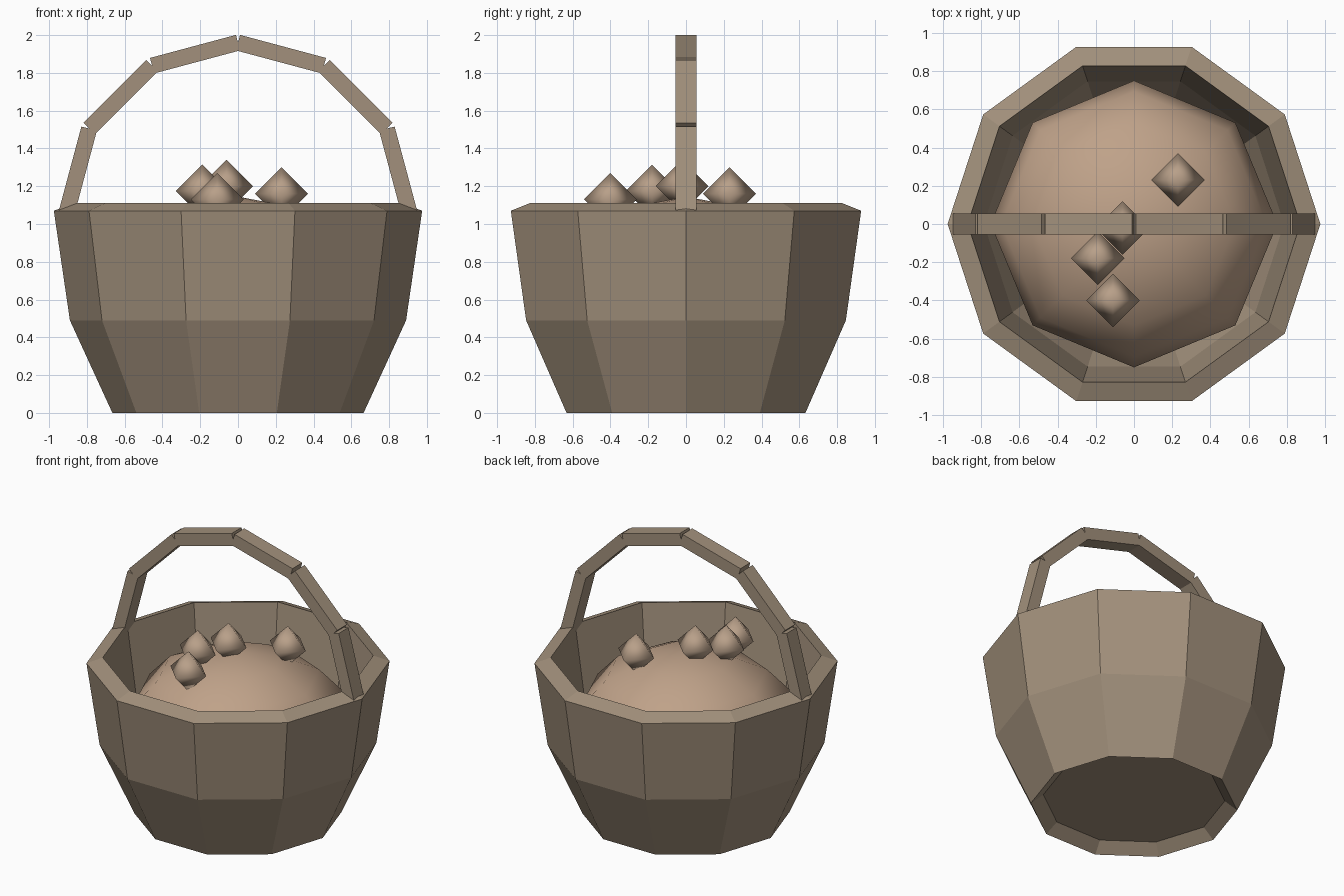
import bpy, bmesh
from math import sin, cos, pi, radians
from mathutils import Matrix, Vector

if "Cube" in bpy.data.objects:
    bpy.data.objects.remove(bpy.data.objects["Cube"])


def material(name, rgb):
    m = bpy.data.materials.new(name)
    m.diffuse_color = (*rgb, 1)
    m.use_nodes = True
    m.node_tree.nodes["Principled BSDF"].inputs["Base Color"].default_value = m.diffuse_color
    return m


WICKER = material("wicker", (0.36, 0.28, 0.20))
FILLING = material("filling", (0.52, 0.36, 0.25))
FRUIT = material("fruit", (0.48, 0.35, 0.25))


def add_object(name, bm, mat, smooth=False):
    bmesh.ops.recalc_face_normals(bm, faces=bm.faces)
    for f in bm.faces:
        f.smooth = smooth
    me = bpy.data.meshes.new(name)
    bm.to_mesh(me)
    bm.free()
    me.materials.append(mat)
    ob = bpy.data.objects.new(name, me)
    bpy.context.collection.objects.link(ob)
    return ob


def lathe(profile, sides):
    """Spin (radius, z) points around z; radius 0 becomes a pole."""
    bm = bmesh.new()
    rings = []
    for r, z in profile:
        n = 1 if r == 0 else sides
        rings.append([bm.verts.new((r * cos(2 * pi * i / sides),
                                    r * sin(2 * pi * i / sides), z)) for i in range(n)])
    for a, b in zip(rings, rings[1:]):
        for i in range(sides):
            j = (i + 1) % sides
            quad = [a[i % len(a)], a[j % len(a)], b[j % len(b)], b[i % len(b)]]
            bm.faces.new(list(dict.fromkeys(quad)))
    return bm


# Ten-sided basket with thick walls, sloped rims and a recessed floor
basket = lathe([(0, 0.065), (0.585, 0.065), (0.665, 0), (0.89, 0.49), (0.975, 1.07),
                (0.87, 1.11), (0.785, 0.52), (0.60, 0.10), (0, 0.10)], 10)
add_object("basket", basket, WICKER)

# Smooth eight-sided mound filling the basket, with a slightly peaked top
steps = [(0.75 * sin(pi * k / 8), 0.60 + 0.53 * cos(pi * k / 8)) for k in range(1, 8)]
mound = lathe([(0, 1.145)] + steps + [(0, 0.11)], 8)
add_object("mound", mound, FILLING, smooth=True)

# Octahedral fruits sitting on the mound
for i, pos in enumerate([(0.23, 0.23, 1.16), (-0.06, -0.02, 1.20),
                         (-0.19, -0.18, 1.175), (-0.11, -0.40, 1.13)]):
    r = 0.14
    fruit = lathe([(0, r), (r, 0), (0, -r)], 4)
    ob = add_object(f"fruit_{i + 1}", fruit, FRUIT, smooth=True)
    ob.location = pos

# Arched handle: six straight bars laid along a half circle
R, BASE = 0.91, 1.05
handle = bmesh.new()
for i in range(6):
    a = radians(15 + 30 * i)
    mid = Vector((R * cos(pi / 12) * cos(a), 0, BASE + R * cos(pi / 12) * sin(a)))
    size = Matrix.Diagonal((0.085, 0.11, 2 * R * sin(pi / 12), 1))
    bmesh.ops.create_cube(handle, size=1, matrix=Matrix.Translation(mid)
                          @ Matrix.Rotation(-a, 4, 'Y') @ size)
add_object("handle", handle, WICKER)
